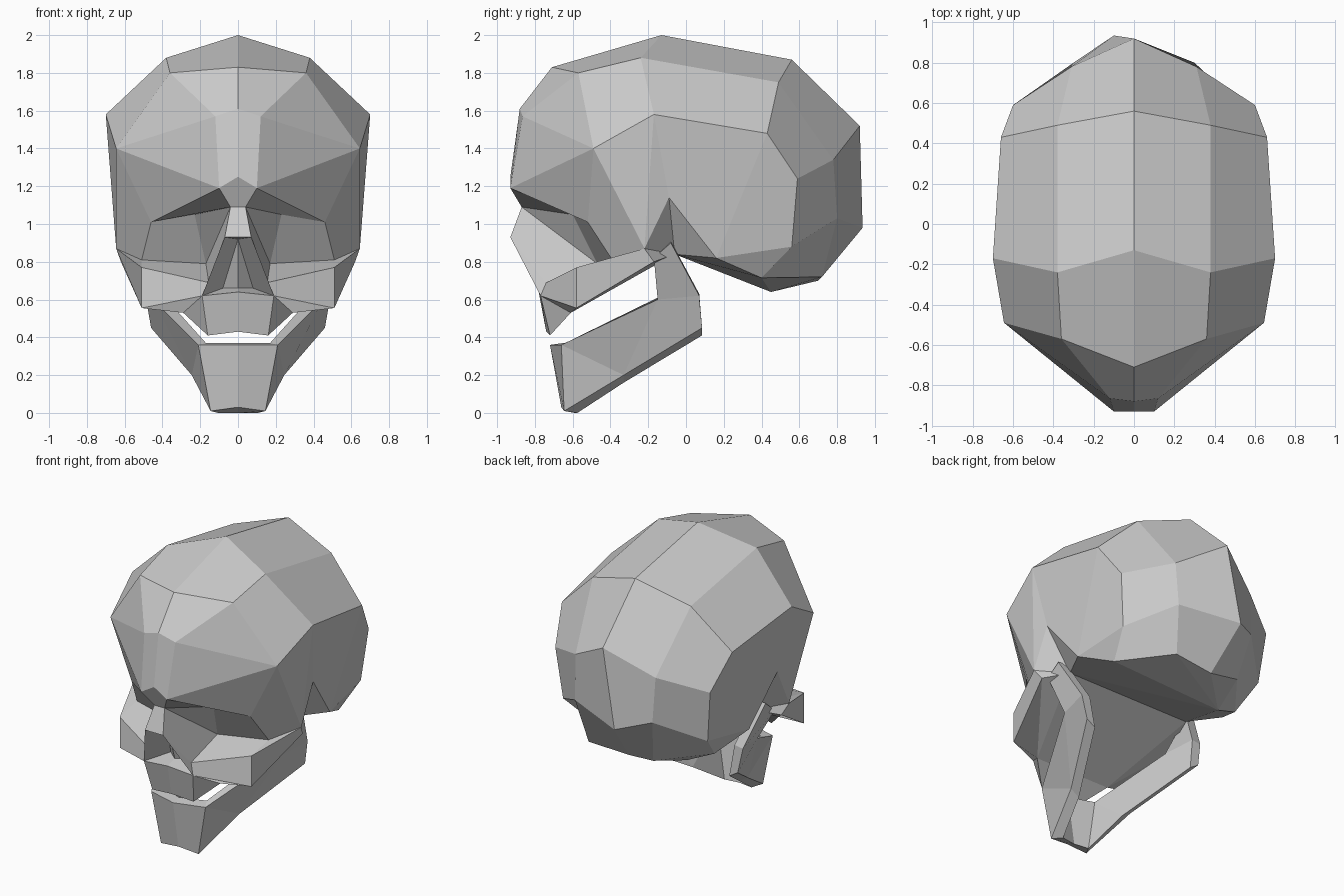
import bpy
import bmesh

cube = bpy.data.objects.get("Cube")
if cube:
    bpy.data.objects.remove(cube, do_unlink=True)

bone = bpy.data.materials.new("bone_grey")
bone.use_nodes = True
colour = (0.6, 0.6, 0.6, 1)
bone.diffuse_color = colour
bone.node_tree.nodes["Principled BSDF"].inputs["Base Color"].default_value = colour


def mirrored(name):
    """Name of the same landmark on the other side; mid_ landmarks are shared."""
    if name.startswith("mid_"):
        return name
    return name[1:] if name.startswith("-") else "-" + name


def build(object_name, landmarks, panels):
    """Make a symmetric faceted part from left-side landmarks and panels."""
    bm = bmesh.new()
    verts = {}
    for name, (x, y, z) in landmarks.items():
        verts[name] = bm.verts.new((x, y, z))
        if not name.startswith("mid_"):
            verts["-" + name] = bm.verts.new((-x, y, z))
    done = set()
    for panel in panels:
        left = panel.split()
        right = [mirrored(name) for name in reversed(left)]
        for corners in (left, right):
            if frozenset(corners) not in done:
                done.add(frozenset(corners))
                bm.faces.new([verts[name] for name in corners])
    bmesh.ops.recalc_face_normals(bm, faces=bm.faces[:])
    mesh = bpy.data.meshes.new(object_name)
    bm.to_mesh(mesh)
    bm.free()
    mesh.materials.append(bone)
    part = bpy.data.objects.new(object_name, mesh)
    bpy.context.collection.objects.link(part)


# Cranial vault: stations from forehead to base, each with mid, upper, side
vault = {
    "forehead": ((0, -.71, 1.83), (.36, -.57, 1.8), (.645, -.49, 1.4)),
    "crown": ((0, -.13, 2), (.38, -.24, 1.88), (.7, -.17, 1.58)),
    "parietal": ((0, .56, 1.87), (.38, .49, 1.75), (.66, .43, 1.48)),
    "occiput": ((0, .92, 1.52), (.31, .78, 1.34), (.6, .59, 1.24)),
    "nape": ((-.1, .935, .98), (.3, .8, 1.03), (.56, .56, .88)),
    "base": ((-.05, .7, .7), (.25, .72, .72), (.5, .4, .715)),
}
columns = ("mid", "upper", "side")
skull = {}
panels = []
for station, row in vault.items():
    for column, point in zip(columns, row):
        skull[f"{column}_{station}"] = point
stations = list(vault)
for fore, aft in zip(stations, stations[1:]):
    for a, b in zip(columns, columns[1:]):
        panels.append(f"{a}_{fore} {a}_{aft} {b}_{aft} {b}_{fore}")

# Forehead and brow
skull.update(
    mid_frontal=(0, -.88, 1.61),
    frontal=(.12, -.865, 1.57),
    mid_glabella=(0, -.93, 1.25),
    brow=(.1, -.93, 1.19),
    brow_end=(.46, -.52, 1.01),
)
panels += [
    "mid_frontal mid_forehead upper_forehead frontal",
    "frontal upper_forehead side_forehead",
    "frontal side_forehead brow",
    "mid_frontal frontal brow mid_glabella",
    "mid_glabella brow nasion -nasion -brow",
    "brow side_forehead brow_end",
]

# Temples, ear notch and underside
skull.update(
    arch_top=(.645, -.22, .87),
    arch_low=(.62, -.17, .8),
    notch=(.645, -.09, 1.14),
    notch_inner=(.48, -.06, .84),
    mastoid=(.6, .16, .82),
    mid_underside=(-.32, .45, .64),
)
panels += [
    "side_forehead arch_top orbit_corner brow_end",
    "side_forehead side_crown arch_top",
    "side_crown notch arch_top",
    "side_crown side_parietal mastoid notch",
    "side_parietal side_occiput side_nape mastoid",
    "side_nape side_base mastoid",
    "arch_top notch notch_inner",
    "notch mastoid notch_inner",
    "arch_low arch_top notch_inner",
    "notch_inner mastoid side_base mid_underside",
    "notch_inner mid_underside -notch_inner",
    "side_base upper_base mid_underside",
    "upper_base mid_base mid_underside",
]

# Eye sockets and nose, with a ridge inside the nasal opening
skull.update(
    nasion=(.04, -.87, 1.09),
    nose_tip=(.07, -.93, .93),
    mid_nose_roof=(0, -.78, .92),
    mid_nose_ridge=(0, -.7, .66),
    nose_floor=(.08, -.63, .66),
    orbit_corner=(.51, -.39, .81),
    orbit_top=(.23, -.6, 1.05),
    orbit_low=(.17, -.47, .79),
    orbit_rim=(.155, -.74, .69),
)
panels += [
    "brow brow_end orbit_top nasion",
    "brow_end orbit_corner orbit_low orbit_top",
    "nasion orbit_top orbit_low",
    "nasion nose_tip -nose_tip -nasion",
    "nasion nose_tip orbit_rim orbit_low",
    "nose_tip lip orbit_rim",
    "nose_tip -nose_tip mid_nose_roof",
    "nose_tip mid_nose_roof nose_floor lip",
    "mid_nose_roof mid_nose_ridge nose_floor",
    "lip nose_floor mid_nose_ridge mid_lip",
]

# Cheekbones and upper jaw
skull.update(
    cheek_top=(.51, -.58, .77),
    cheek_low=(.51, -.58, .555),
    lip=(.19, -.77, .62),
    mid_lip=(0, -.78, .64),
    upper_teeth=(.16, -.72, .41),
    mid_teeth=(0, -.74, .43),
    palate_back=(.29, -.61, .53),
)
panels += [
    "lip cheek_low cheek_top orbit_rim",
    "orbit_rim cheek_top orbit_corner orbit_low",
    "cheek_top arch_top orbit_corner",
    "cheek_top cheek_low arch_low arch_top",
    "lip palate_back arch_low cheek_low",
    "palate_back notch_inner arch_low",
    "palate_back -palate_back -notch_inner notch_inner",
    "lip mid_lip mid_teeth upper_teeth",
    "lip upper_teeth palate_back",
    "upper_teeth mid_teeth -upper_teeth -palate_back palate_back",
]
build("cranium", skull, panels)

# Lower jaw: outer outline, then the same outline shifted inwards
top_edge = dict(
    mid_chin_top=(0, -.72, .36),
    chin_top=(.21, -.66, .36),
    ramus_front=(.45, -.15, .6),
    coronoid=(.57, -.17, .82),
    condyle=(.56, -.08, .9),
    ramus_back=(.49, .07, .62),
)
low_edge = dict(
    mid_chin_low=(0, -.66, .03),
    chin_low=(.145, -.645, .01),
    jaw_bend=(.245, -.33, .2),
    jaw_angle=(.46, .085, .45),
)
jaw = top_edge | low_edge
for edge, rise in ((top_edge, .01), (low_edge, -.04)):
    for name, (x, y, z) in edge.items():
        chin = "chin" in name
        inset = 0 if name.startswith("mid_") else .04 if chin else .065
        jaw[name + "_inner"] = (x - inset, y + (.07 if chin else 0),
                                max(z + rise, 0))

outer_panels = [
    "mid_chin_top mid_chin_low chin_low chin_top",
    "chin_top chin_low jaw_bend",
    "chin_top jaw_bend ramus_front",
    "jaw_bend jaw_angle ramus_back ramus_front",
    "ramus_front ramus_back condyle coronoid",
]
rim = ("mid_chin_top chin_top ramus_front coronoid condyle ramus_back "
       "jaw_angle jaw_bend chin_low mid_chin_low").split()
jaw_panels = list(outer_panels)
for panel in outer_panels:
    jaw_panels.append(" ".join(name + "_inner" for name in panel.split()))
for a, b in zip(rim, rim[1:]):
    jaw_panels.append(f"{a} {b} {b}_inner {a}_inner")
build("mandible", jaw, jaw_panels)
